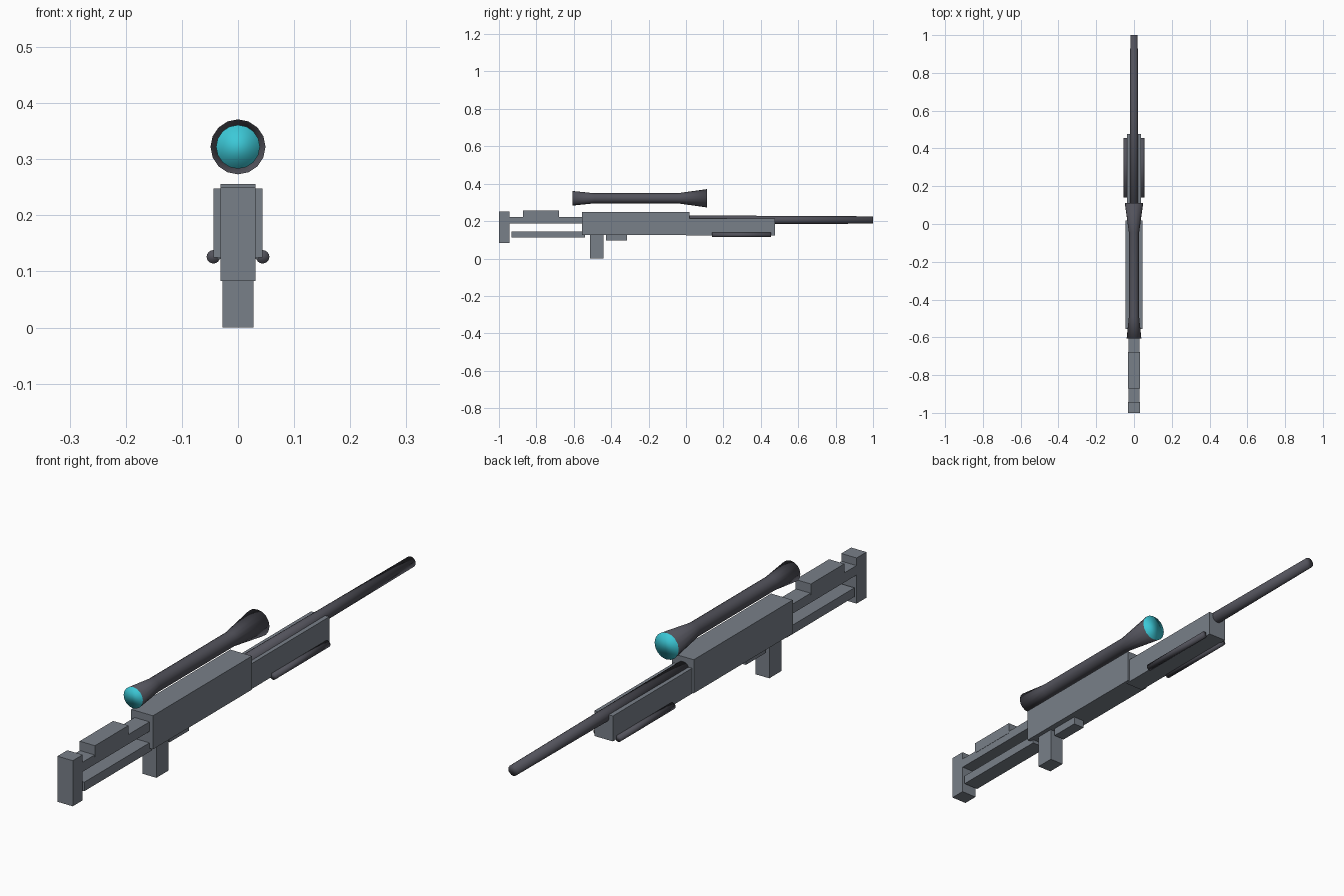
import bpy
import bmesh
from math import cos, sin, tau

default = bpy.data.objects.get("Cube")
if default:
    bpy.data.objects.remove(default, do_unlink=True)


def material(name, rgb):
    mat = bpy.data.materials.new(name)
    mat.use_nodes = True
    color = (*rgb, 1)
    mat.diffuse_color = color
    mat.node_tree.nodes["Principled BSDF"].inputs["Base Color"].default_value = color
    return mat


GREY = material("slate grey", (0.19, 0.215, 0.25))
DARK = material("dark gunmetal", (0.085, 0.085, 0.105))
TEAL = material("teal glass", (0.045, 0.58, 0.68))


def finish(name, bm, *mats):
    bmesh.ops.recalc_face_normals(bm, faces=bm.faces)
    mesh = bpy.data.meshes.new(name)
    bm.to_mesh(mesh)
    bm.free()
    for mat in mats:
        mesh.materials.append(mat)
    obj = bpy.data.objects.new(name, mesh)
    bpy.context.collection.objects.link(obj)
    return obj


def block(name, half_width, y0, y1, z0, z1):
    """Box centred on x = 0."""
    bm = bmesh.new()
    bmesh.ops.create_cube(bm, size=1)
    for v in bm.verts:
        v.co = (v.co.x * 2 * half_width,
                y0 + (v.co.y + 0.5) * (y1 - y0),
                z0 + (v.co.z + 0.5) * (z1 - z0))
    return finish(name, bm, GREY)


def tube(name, profile, z, x=0, sides=16, lens=False):
    """Round part along y from (y, radius) pairs, with smooth sides and flat caps."""
    bm = bmesh.new()
    rings = []
    for y, r in profile:
        rings.append([bm.verts.new((x + r * cos(tau * i / sides), y,
                                    z + r * sin(tau * i / sides)))
                      for i in range(sides)])
    for a, b in zip(rings, rings[1:]):
        for i in range(sides):
            j = (i + 1) % sides
            bm.faces.new((a[i], a[j], b[j], b[i]))
    for ring in (rings[0], rings[-1]):
        cap = bm.faces.new(ring)
        cap.material_index = 1 if lens else 0
    for f in bm.faces:
        f.smooth = True
    return finish(name, bm, DARK, TEAL)if lens else finish(name, bm, DARK)


# Stock
block("butt_plate", 0.031, -1.0, -0.943, 0.083, 0.25)
block("upper_stock_bar", 0.030, -0.95, -0.54, 0.187, 0.222)
block("lower_stock_bar", 0.030, -0.932, -0.54, 0.112, 0.145)
block("cheek_rest", 0.031, -0.872, -0.678, 0.215, 0.256)

# Body
block("receiver", 0.044, -0.555, 0.018, 0.125, 0.248)
block("grip", 0.028, -0.512, -0.442, 0.0, 0.13)
block("magazine", 0.022, -0.428, -0.315, 0.096, 0.13)
block("handguard", 0.037, 0.0, 0.476, 0.122, 0.215)

# Barrel and side rods
tube("barrel", [(0.0, 0.0245), (1.0, 0.0195)], 0.206)
for side, x in (("left", 0.044), ("right", -0.044)):
    tube(side + "_side_rod", [(0.14, 0.012), (0.455, 0.012)], 0.126, x)

# Scope with glass at both ends
tube("scope", [(-0.606, 0.039), (-0.49, 0.027), (-0.045, 0.027), (0.112, 0.049)],
     0.322, lens=True)
